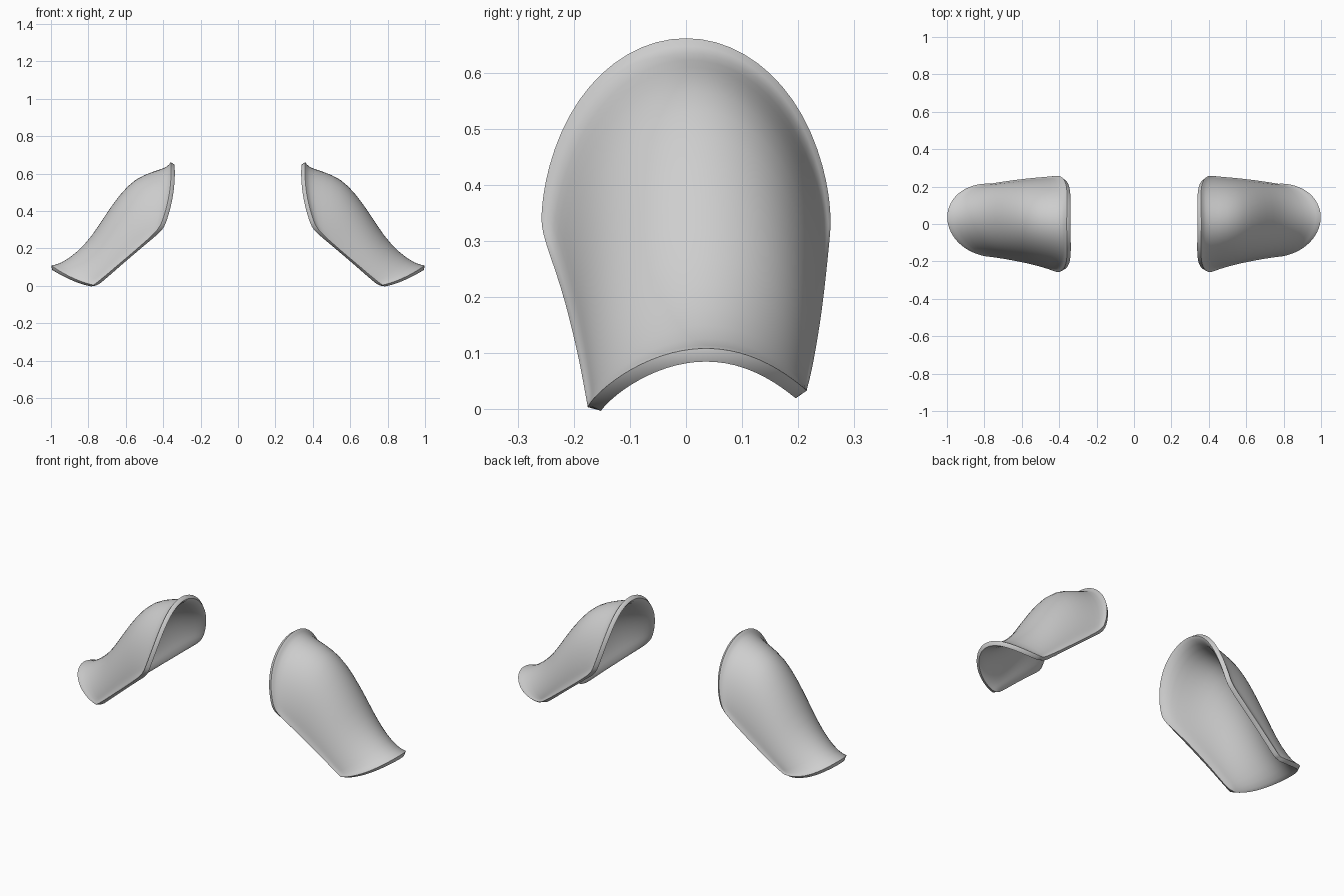
import bpy
import bmesh
import math

cube = bpy.data.objects.get("Cube")
if cube:
    bpy.data.objects.remove(cube, do_unlink=True)

GREY = (0.62, 0.62, 0.62, 1)
grey = bpy.data.materials.new("plain_grey")
grey.use_nodes = True
grey.diffuse_color = GREY
grey.node_tree.nodes["Principled BSDF"].inputs["Base Color"].default_value = GREY

# Arched cross-sections from the neck opening down to the arm opening:
# edge x, edge z, ridge x, ridge z, front y, back y, bow x, bow z
SECTIONS = [
    (0.412, 0.328, 0.360, 0.664, -0.258, 0.258, -0.020, 0.000),
    (0.430, 0.300, 0.376, 0.636, -0.251, 0.256, -0.020, 0.000),
    (0.460, 0.268, 0.450, 0.615, -0.240, 0.253, -0.012, 0.000),
    (0.520, 0.215, 0.550, 0.577, -0.222, 0.248, 0.000, 0.000),
    (0.580, 0.163, 0.632, 0.492, -0.208, 0.242, 0.000, 0.000),
    (0.640, 0.113, 0.710, 0.380, -0.196, 0.235, 0.000, 0.000),
    (0.690, 0.070, 0.780, 0.268, -0.187, 0.228, 0.000, 0.000),
    (0.730, 0.037, 0.860, 0.180, -0.181, 0.222, 0.000, -0.010),
    (0.757, 0.015, 0.950, 0.118, -0.177, 0.217, 0.000, -0.015),
    (0.772, 0.004, 1.000, 0.110, -0.175, 0.215, 0.000, -0.015),
]
LAST = len(SECTIONS) - 1
ANGLES = [0, 4, 9] + list(range(18, 163, 12)) + [171, 176, 180]
LIP = 0.008  # how far the side edges flare beyond the shell


def section_point(k, angle):
    ex, ez, rx, rz, front, back, bow_x, bow_z = SECTIONS[k]
    s, c = math.sin(math.radians(angle)), math.cos(math.radians(angle))
    t = k / LAST
    half = (back - front) / 2
    if 0 < k < LAST and 0 < angle < 180:
        half -= LIP
    # the rear corner sits higher, and the ridge drifts back towards the arm
    ez += 0.03 * t * (1 - c) / 2 * (1 - s)
    middle = (front + back) / 2 + 0.016 * t * s
    bow = 4 * s * (1 - s)
    return (ex + (rx - ex) * s + bow * bow_x,
            middle - half * c,
            ez + (rz - ez) * s + bow * bow_z)


def shoulder_guard(name, side):
    bm = bmesh.new()
    crease = bm.verts.layers.float.new("crease_vert")
    rows = []
    for k in range(len(SECTIONS)):
        row = []
        for angle in ANGLES:
            x, y, z = section_point(k, angle)
            row.append(bm.verts.new((side * x, y, z)))
        rows.append(row)
    for a, b in zip(rows, rows[1:]):
        for j in range(len(ANGLES) - 1):
            quad = [a[j], b[j], b[j + 1], a[j + 1]]
            bm.faces.new(quad if side > 0 else quad[::-1])
    # Only the two corners at the arm stay pointed
    for corner in (rows[-1][0], rows[-1][-1]):
        corner[crease] = 1.0
    mesh = bpy.data.meshes.new(name)
    bm.to_mesh(mesh)
    bm.free()
    mesh.materials.append(grey)
    obj = bpy.data.objects.new(name, mesh)
    bpy.context.collection.objects.link(obj)

    # Smooth the sheet, thicken it towards the inside, round the rim
    smooth = obj.modifiers.new("smooth_sheet", 'SUBSURF')
    smooth.levels = smooth.render_levels = 1
    smooth.boundary_smooth = 'ALL'
    shell = obj.modifiers.new("thickness", 'SOLIDIFY')
    shell.thickness = 0.024
    shell.offset = -1
    rim = obj.modifiers.new("rounded_rim", 'BEVEL')
    rim.width = 0.006
    rim.segments = 2
    rim.limit_method = 'ANGLE'
    rim.angle_limit = math.radians(50)

    bpy.ops.object.select_all(action='DESELECT')
    obj.select_set(True)
    bpy.context.view_layer.objects.active = obj
    for mod in ("smooth_sheet", "thickness", "rounded_rim"):
        bpy.ops.object.modifier_apply(modifier=mod)
    bpy.ops.object.shade_smooth_by_angle(angle=math.radians(50))


shoulder_guard("left_shoulder_guard", 1)
shoulder_guard("right_shoulder_guard", -1)
